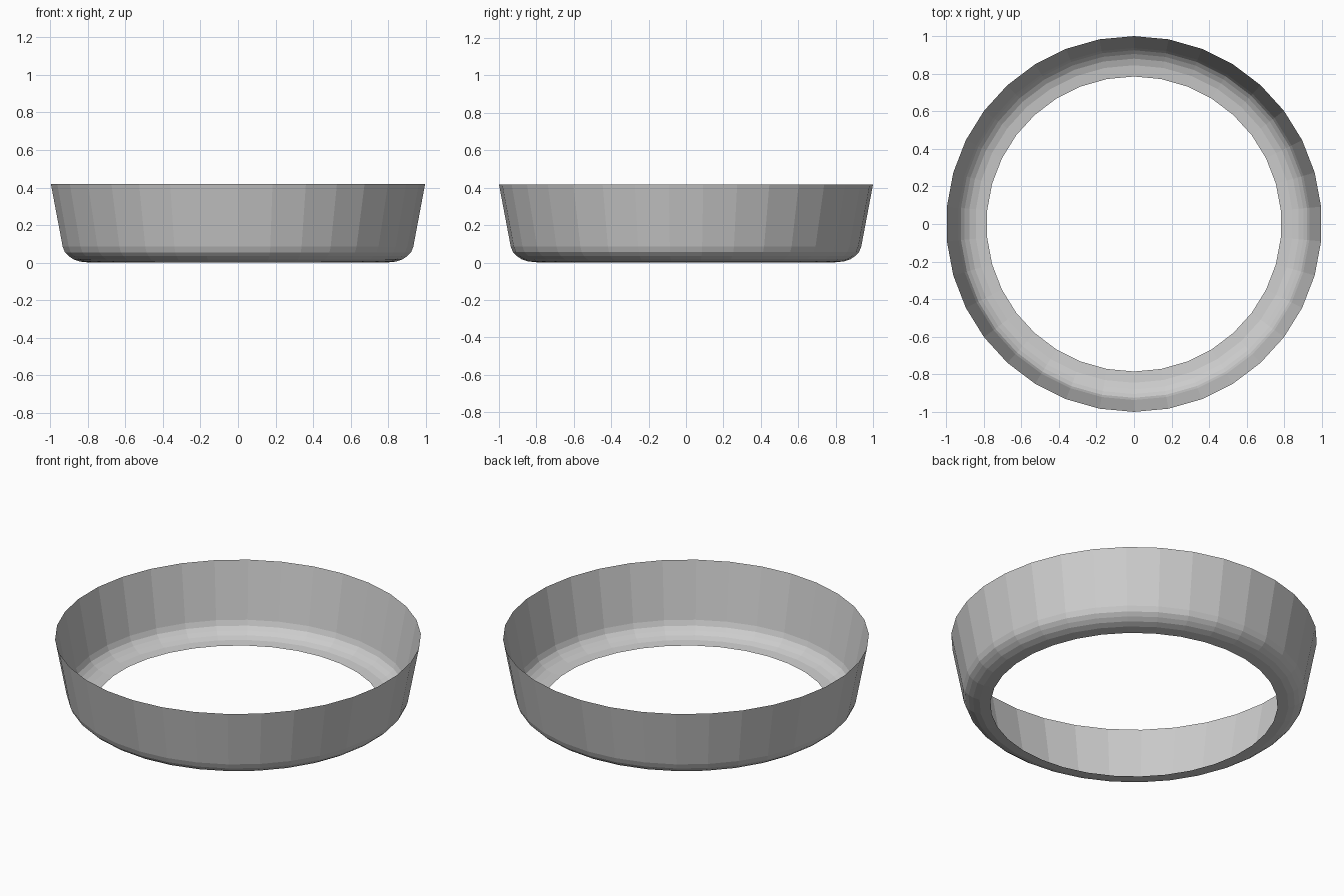
import bpy, bmesh, math

if "Cube" in bpy.data.objects:
    bpy.data.objects.remove(bpy.data.objects["Cube"])

SIDES = 34
# Wall profile as (radius, height): rim, tapered wall, rounded corner, inner flange
PROFILE = [(1.0, 0.418), (0.937, 0.085), (0.925, 0.055), (0.905, 0.035),
           (0.88, 0.018), (0.845, 0.006), (0.785, 0.0)]


def lathe(name, profile, sides):
    bm = bmesh.new()
    rings = []
    for r, z in profile:
        ring = []
        for i in range(sides):
            a = math.pi / 2 + 2 * math.pi * i / sides
            ring.append(bm.verts.new((r * math.cos(a), r * math.sin(a), z)))
        rings.append(ring)
    for upper, lower in zip(rings, rings[1:]):
        for i in range(sides):
            j = (i + 1) % sides
            bm.faces.new((upper[i], lower[i], lower[j], upper[j]))
    mesh = bpy.data.meshes.new(name)
    bm.to_mesh(mesh)
    bm.free()
    obj = bpy.data.objects.new(name, mesh)
    bpy.context.collection.objects.link(obj)
    return obj


# Open tapered ring with an inward bottom flange
lathe("tapered_ring", PROFILE, SIDES)
